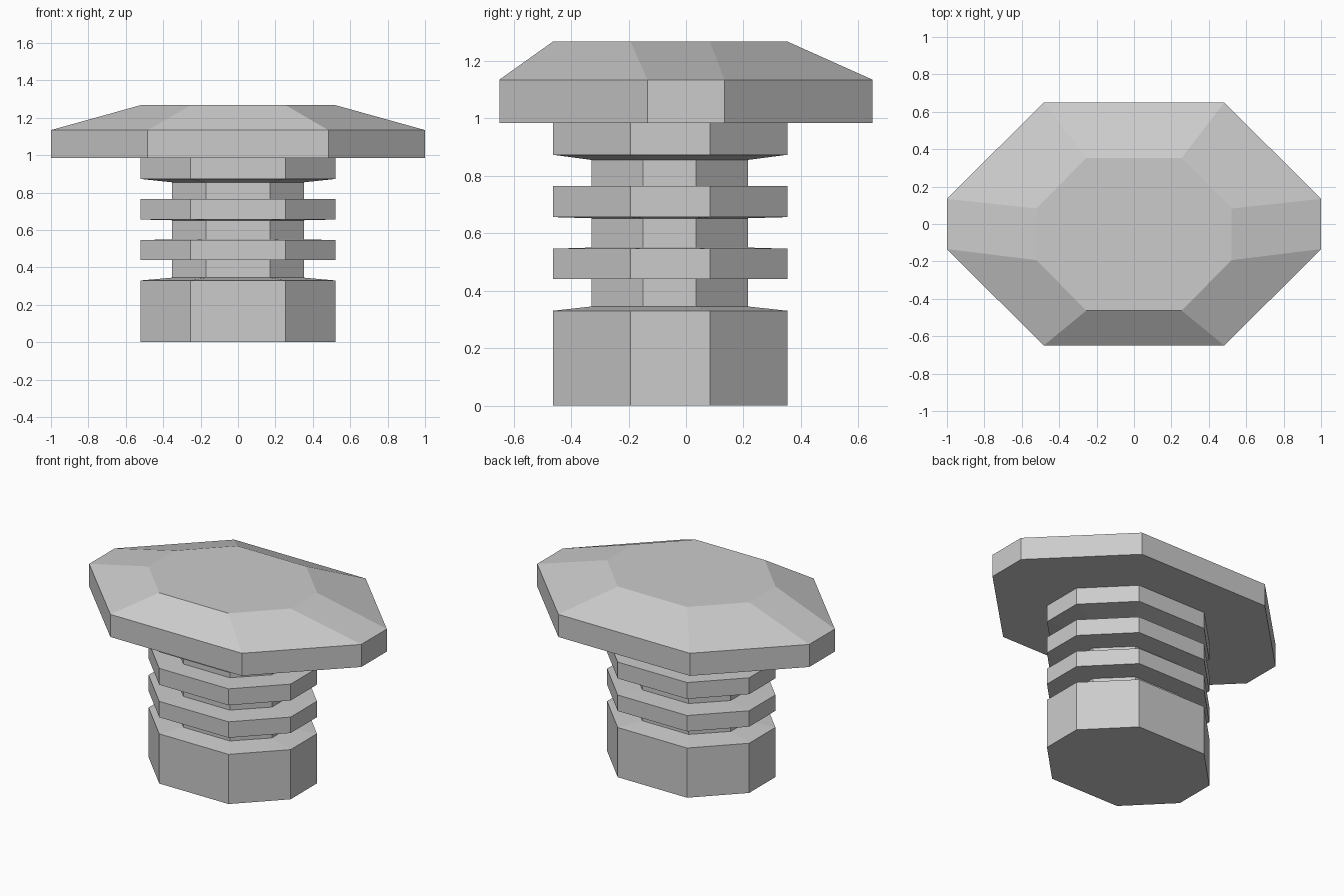
import bpy, bmesh

if "Cube" in bpy.data.objects:
    bpy.data.objects.remove(bpy.data.objects["Cube"])


def octagon(hx, fx, hy, fy, cy, z):
    """Chamfered rectangle: half sizes hx/hy, flat half lengths fx/fy."""
    pts = [(hx, -fy), (hx, fy), (fx, hy), (-fx, hy),
           (-hx, fy), (-hx, -fy), (-fx, -hy), (fx, -hy)]
    return [(x, y + cy, z) for x, y in pts]


def loft(name, rings):
    bm = bmesh.new()
    loops = [[bm.verts.new(p) for p in ring] for ring in rings]
    for a, b in zip(loops, loops[1:]):
        for i in range(8):
            j = (i + 1) % 8
            bm.faces.new((a[i], a[j], b[j], b[i]))
    bm.faces.new(loops[0][::-1])
    bm.faces.new(loops[-1])
    bmesh.ops.recalc_face_normals(bm, faces=bm.faces)
    mesh = bpy.data.meshes.new(name)
    bm.to_mesh(mesh)
    bm.free()
    obj = bpy.data.objects.new(name, mesh)
    bpy.context.collection.objects.link(obj)
    return obj


WIDE = (0.522, 0.255, 0.408, 0.138, -0.055)
CORE = (0.353, 0.17, 0.272, 0.092, -0.057)
HEAD = (1.0, 0.483, 0.65, 0.134, 0.0)

# Grooved stem: wide and narrow sections alternating, running up into the head
stem = [(WIDE, 0), (WIDE, 0.33), (CORE, 0.345), (CORE, 0.44),
        (WIDE, 0.44), (WIDE, 0.546), (CORE, 0.55), (CORE, 0.652),
        (WIDE, 0.656), (WIDE, 0.765), (CORE, 0.765), (CORE, 0.855),
        (WIDE, 0.873), (WIDE, 0.984)]

# Wide head with a sloped bevel to its flat top
head = [(HEAD, 0.984), (HEAD, 1.134), (WIDE, 1.267)]

loft("grooved_mushroom_body", [octagon(*s, z) for s, z in stem + head])
